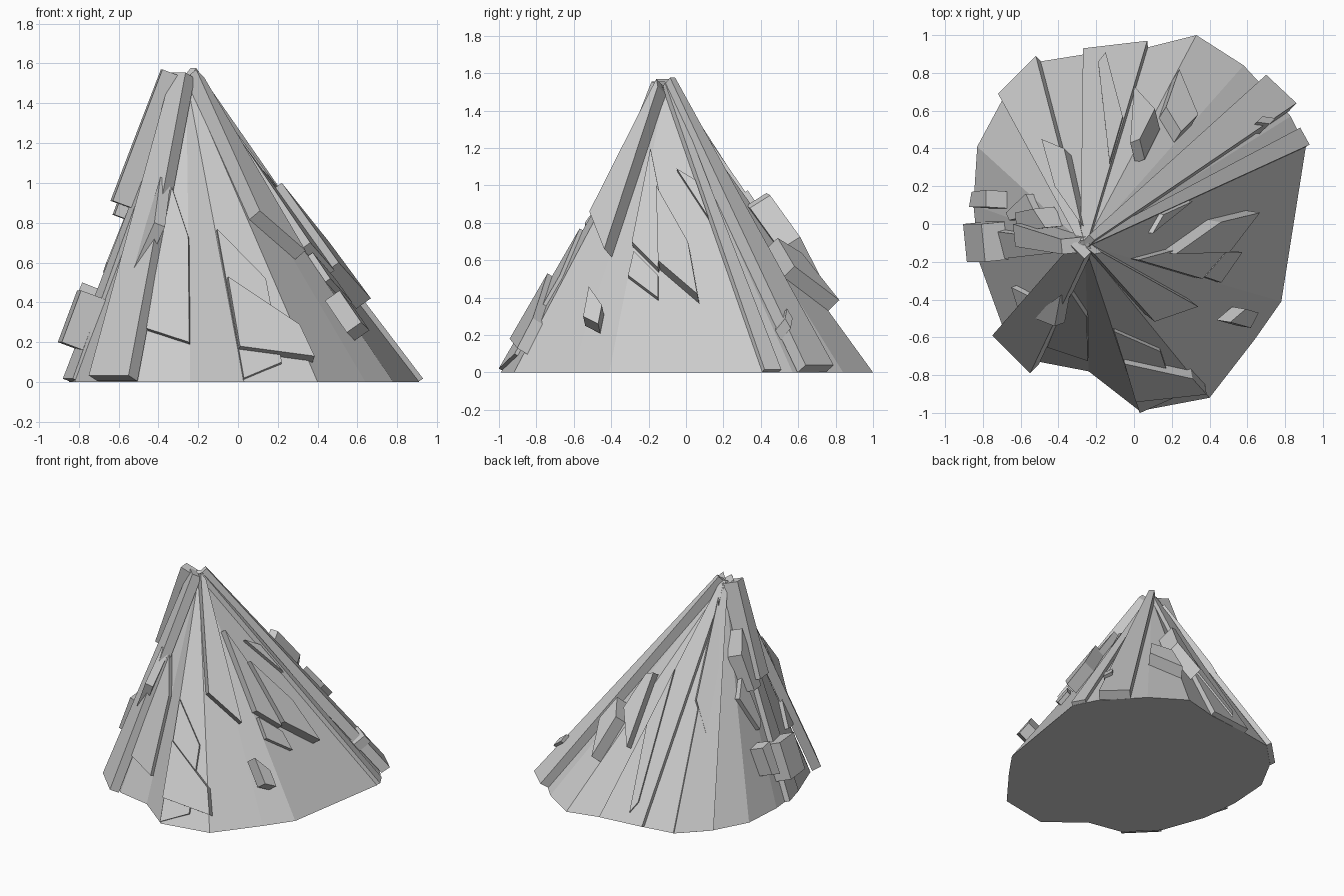
import bpy, bmesh, math
from mathutils import Vector

if "Cube" in bpy.data.objects:
    bpy.data.objects.remove(bpy.data.objects["Cube"])

APEX = Vector((-0.26, -0.11, 1.53))
# base outline of the rock cone, clockwise seen from above
BASE = [(0.91, 0.41), (0.78, -0.41), (0.64, -0.61), (0.40, -0.92), (0.03, -0.99),
        (-0.24, -0.78), (-0.50, -0.73), (-0.70, -0.53), (-0.82, -0.20), (-0.85, 0.10),
        (-0.83, 0.41), (-0.69, 0.67), (-0.50, 0.86), (-0.25, 0.90), (0.05, 0.93),
        (0.33, 1.00), (0.58, 0.84), (0.83, 0.57)]


def make(name, verts, faces):
    bm = bmesh.new()
    vs = [bm.verts.new(v) for v in verts]
    for f in faces:
        bm.faces.new([vs[i] for i in f])
    bmesh.ops.recalc_face_normals(bm, faces=bm.faces)
    me = bpy.data.meshes.new(name)
    bm.to_mesh(me)
    bm.free()
    ob = bpy.data.objects.new(name, me)
    bpy.context.collection.objects.link(ob)
    return ob


def facet_normal(deg):
    """Outward normal of the cone facet lying in a compass direction."""
    d = Vector((math.cos(math.radians(deg)), math.sin(math.radians(deg))))
    c = APEX.xy
    for i, p in enumerate(BASE):
        a, b = Vector(p) - c, Vector(BASE[(i + 1) % len(BASE)]) - c
        if a.cross(d) <= 0 <= b.cross(d) and (a + b).dot(d) > 0:
            n = (b.to_3d() - Vector((0, 0, APEX.z))).cross(a.to_3d() - Vector((0, 0, APEX.z)))
            n.normalize()
            return n if n.z > 0 else -n


def slab(name, outer, n, depth):
    inner = [p - n * depth for p in outer]
    for p in inner:
        p.z = max(p.z, 0)
    k = len(outer)
    faces = [list(range(k)), list(range(2 * k - 1, k - 1, -1))]
    faces += [(i, (i + 1) % k, k + (i + 1) % k, k + i) for i in range(k)]
    make(name, outer + inner, faces)


def plate(name, deg, t, view, pts):
    """Slab on a facet, outlined as seen in one view, standing out by t."""
    n = facet_normal(deg)
    d = n.dot(APEX) + t
    outer = []
    for u, v in pts:
        if view == 'top':
            outer.append(Vector((u, v, (d - n.x * u - n.y * v) / n.z)))
        elif view == 'front':
            outer.append(Vector((u, (d - n.x * u - n.z * v) / n.y, v)))
        else:
            outer.append(Vector(((d - n.y * u - n.z * v) / n.x, u, v)))
    slab(name, outer, n, t + 0.03)


def rib(name, t, a, b, w=0.03):
    """Tapering rib from the peak down to base corners a and b."""
    a, b = Vector((*a, t * 0.55)), Vector((*b, t * 0.55))
    along = (b - a).normalized()
    n = along.cross((a + b) / 2 - APEX).normalized()
    n = n if n.z > 0 else -n
    top = APEX + n * t
    slab(name, [top - along * w, top + along * w, b, a], n, t + 0.01)


# main cone
k = len(BASE)
make("rock_cone", [(x, y, 0) for x, y in BASE] + [APEX],
     [list(range(k))] + [(i, (i + 1) % k, k) for i in range(k)])

# ribs running from peak to ground
for name, t, a, b, w in [
        ("front_left_rib", 0.06, (-0.75, -0.59), (-0.55, -0.79), 0.05),
        ("back_right_rib", 0.07, (0.70, 0.79), (0.86, 0.64), 0.02),
        ("right_rib", 0.03, (0.88, 0.51), (0.93, 0.42), 0.015),
        ("back_rib", 0.03, (-0.27, 0.93), (0.07, 0.97), 0.02),
        ("back_left_rib", 0.03, (-0.72, 0.69), (-0.52, 0.89), 0.015),
        ("left_rib", 0.03, (-0.88, -0.02), (-0.83, -0.20), 0.02)]:
    rib(name, t, a, b, w)

# front slabs
plate("front_slab", -100, 0.03, 'front',
      [(-0.34, 1.0), (-0.25, 0.73), (-0.245, 0.20), (-0.46, 0.27)])
plate("front_right_slab", -60, 0.05, 'front',
      [(-0.05, 0.53), (0.31, 0.29), (0.385, 0.13), (0.01, 0.18)])
plate("front_long_slab", -60, 0.02, 'front',
      [(-0.105, 0.77), (0.14, 0.52), (0.22, 0.1), (0.03, 0.02)])
plate("front_left_strip", -145, 0.03, 'front',
      [(-0.39, 1.03), (-0.46, 0.80), (-0.65, 0.40), (-0.61, 0.38), (-0.42, 0.80)])
plate("wide_peak_slab", -45, 0.08, 'front',
      [(-0.21, 1.57), (0.11, 0.86), (0.34, 0.66), (-0.17, 1.53)])

# right slabs
plate("right_big_slab", 5, 0.09, 'right',
      [(-0.16, 1.0), (0.01, 0.70), (0.06, 0.42), (-0.15, 0.60)])
plate("right_upper_slab", 5, 0.05, 'right',
      [(-0.19, 1.20), (-0.13, 0.90), (-0.15, 0.56), (-0.29, 0.70)])
plate("right_lower_slab", -5, 0.03, 'right',
      [(-0.28, 0.65), (-0.15, 0.52), (-0.15, 0.40), (-0.31, 0.52)])
plate("right_small_slab", -10, 0.06, 'right',
      [(-0.52, 0.46), (-0.45, 0.36), (-0.47, 0.26), (-0.55, 0.30)])
plate("right_high_strip", 10, 0.03, 'right',
      [(-0.05, 1.09), (0.05, 1.03), (0.12, 0.83)])

# back slabs
plate("back_slab", 70, 0.10, 'top',
      [(-0.02, 0.43), (0.03, 0.45), (0.11, 0.61), (0.00, 0.73)])
plate("back_right_slab", 62, 0.09, 'top',
      [(0.25, 0.49), (0.34, 0.58), (0.24, 0.82), (0.17, 0.62)])
plate("back_long_slab", 85, 0.05, 'top',
      [(-0.13, 0.33), (-0.06, 0.57), (-0.15, 0.91), (-0.19, 0.86)])
plate("back_right_block", 38, 0.10, 'top',
      [(0.65, 0.54), (0.72, 0.53), (0.75, 0.56), (0.68, 0.57)])
plate("back_left_slab", 112, 0.04, 'top',
      [(-0.28, 0.00), (-0.37, 0.40), (-0.49, 0.45), (-0.42, 0.20)])

# left slabs and blocks
plate("left_peak_slab", 178, 0.13, 'right',
      [(-0.16, 1.57), (-0.08, 1.57), (0.00, 0.91), (-0.12, 0.91)])
plate("left_mid_slab", 165, 0.09, 'right',
      [(-0.02, 1.25), (0.08, 1.10), (0.06, 0.84), (-0.04, 0.84)])
plate("left_block", 188, 0.13, 'right',
      [(-0.20, 0.46), (0.00, 0.46), (0.00, 0.20), (-0.20, 0.20)])
plate("left_small_block", 160, 0.12, 'right',
      [(0.09, 0.50), (0.18, 0.48), (0.17, 0.29), (0.09, 0.27)])
plate("left_high_strip", 160, 0.04, 'right',
      [(0.05, 0.95), (0.16, 0.80), (0.06, 0.55), (0.02, 0.60)])
